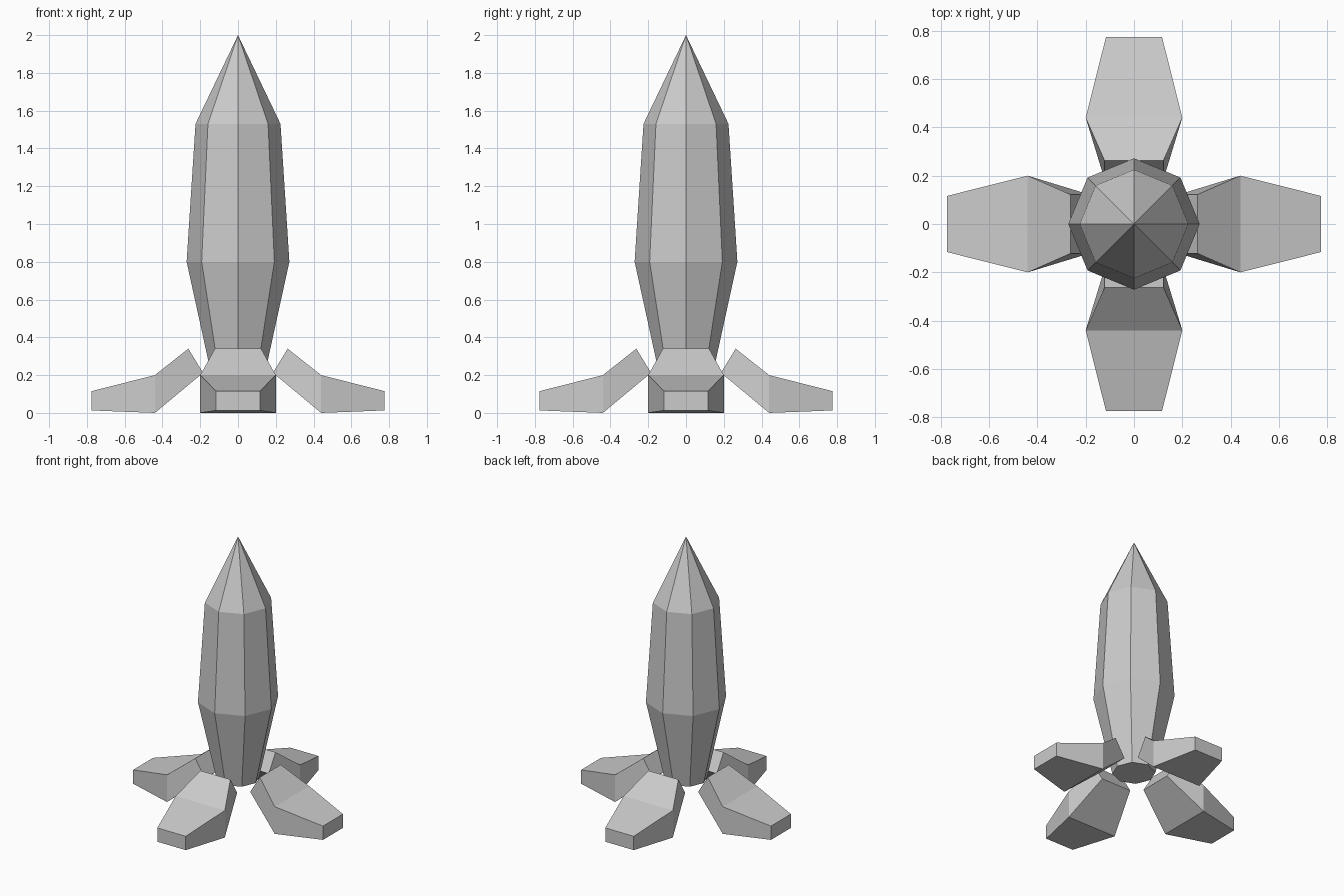
import bpy, bmesh
from math import cos, sin, pi

if "Cube" in bpy.data.objects:
    bpy.data.objects.remove(bpy.data.objects["Cube"])


def loft(name, rings, apex=None, turn=0.0):
    """Skin a stack of vertex rings, capping the ends or closing to an apex."""
    bm = bmesh.new()
    loops = [[bm.verts.new(p) for p in ring] for ring in rings]
    n = len(loops[0])
    for a, b in zip(loops, loops[1:]):
        for i in range(n):
            j = (i + 1) % n
            bm.faces.new((a[i], a[j], b[j], b[i]))
    bm.faces.new(loops[0])
    if apex:
        tip = bm.verts.new(apex)
        for i in range(n):
            bm.faces.new((loops[-1][i], loops[-1][(i + 1) % n], tip))
    else:
        bm.faces.new(loops[-1])
    bmesh.ops.recalc_face_normals(bm, faces=bm.faces)
    mesh = bpy.data.meshes.new(name)
    bm.to_mesh(mesh)
    bm.free()
    obj = bpy.data.objects.new(name, mesh)
    obj.rotation_euler.z = turn
    bpy.context.collection.objects.link(obj)
    return obj


# Eight-sided rocket body: (radius, height) rings rising to a point
profile = [(0.145, 0.22), (0.272, 0.80), (0.225, 1.53)]
loft("rocket_body",
     [[(r * cos(i * pi / 4), r * sin(i * pi / 4), z) for i in range(8)]
      for r, z in profile],
     apex=(0, 0, 2))

# Four splayed fins: (bottom x, bottom z, top x, top z, half width) sections
sections = [(0.185, 0.212, 0.263, 0.34, 0.122),
            (0.44, 0.0, 0.44, 0.20, 0.20),
            (0.775, 0.013, 0.775, 0.115, 0.116)]
fin_rings = [[(xb, -w, zb), (xb, w, zb), (xt, w, zt), (xt, -w, zt)]
             for xb, zb, xt, zt, w in sections]
for k, side in enumerate(("right", "back", "left", "front")):
    loft(side + "_fin", fin_rings, turn=k * pi / 2)
